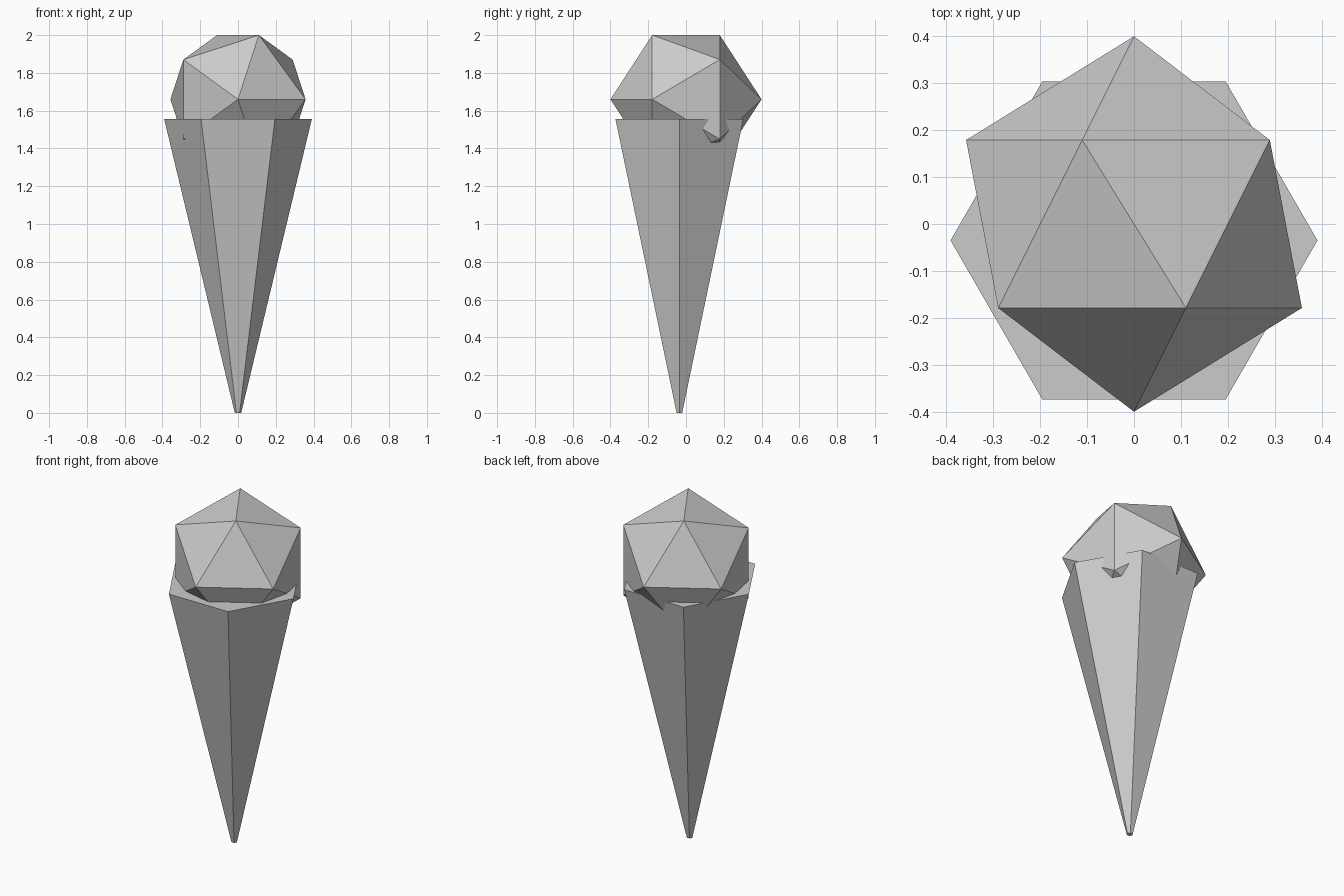
import bpy
from math import radians

cube = bpy.data.objects.get("Cube")
if cube:
    bpy.data.objects.remove(cube, do_unlink=True)

# One plain grey for everything
grey = bpy.data.materials.new("plain_grey")
grey.use_nodes = True
grey.diffuse_color = (0.6, 0.6, 0.6, 1)
grey.node_tree.nodes["Principled BSDF"].inputs["Base Color"].default_value = (0.6, 0.6, 0.6, 1)


def finish(name):
    """Name the newest object, colour it and keep its faces flat."""
    obj = bpy.context.object
    obj.name = obj.data.name = name
    obj.data.materials.append(grey)
    bpy.ops.object.shade_flat()


# Six-sided wafer cone, corners on the x axis, wide end up
CONE_HEIGHT = 1.556
bpy.ops.mesh.primitive_cone_add(
    vertices=6, radius1=0.017, radius2=0.391, depth=CONE_HEIGHT,
    location=(0, -0.035, CONE_HEIGHT / 2), rotation=(0, 0, radians(30)))
finish("wafer_cone")

# Twenty-sided scoop with its poles at the front and back
bpy.ops.mesh.primitive_ico_sphere_add(
    subdivisions=1, radius=0.4,
    location=(0, 0, 1.66), rotation=(radians(90), 0, 0))
finish("scoop")
